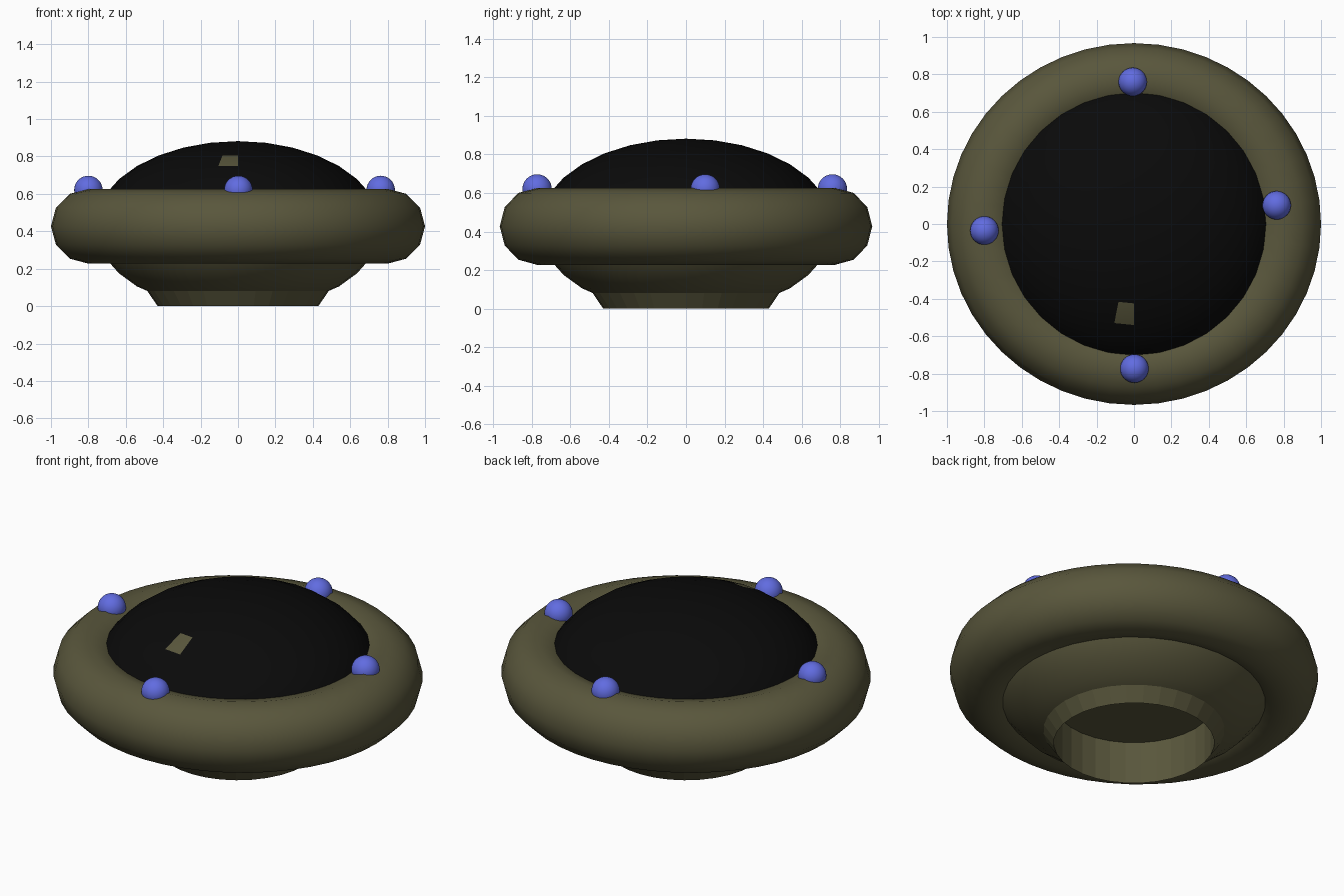
import bpy, bmesh
from math import sin, cos, pi

if "Cube" in bpy.data.objects:
    bpy.data.objects.remove(bpy.data.objects["Cube"])


def material(name, color):
    m = bpy.data.materials.new(name)
    m.diffuse_color = (*color, 1)
    m.use_nodes = True
    m.node_tree.nodes["Principled BSDF"].inputs["Base Color"].default_value = m.diffuse_color
    return m


OLIVE = material("olive", (0.10, 0.094, 0.045))
BLACK = material("black", (0.003, 0.003, 0.003))
BLUE = material("blue", (0.12, 0.15, 0.75))
MID = 0.427  # height of the rim's centre plane


def lathe(name, profile, segs, mats, smooth):
    """Revolve (radius, z) points about z; radius 0 makes a pole."""
    bm = bmesh.new()
    rings = []
    for r, z in profile:
        if r < 1e-6:
            rings.append([bm.verts.new((0, 0, z))] * segs)
        else:
            rings.append([bm.verts.new((r * cos(2 * pi * i / segs), r * sin(2 * pi * i / segs), z))
                          for i in range(segs)])
    for a, b in zip(rings, rings[1:]):
        for i in range(segs):
            j = (i + 1) % segs
            bm.faces.new(list(dict.fromkeys((a[i], a[j], b[j], b[i]))))
    for f in bm.faces:
        f.smooth = smooth
    bmesh.ops.recalc_face_normals(bm, faces=bm.faces)
    me = bpy.data.meshes.new(name)
    bm.to_mesh(me)
    bm.free()
    for m in mats:
        me.materials.append(m)
    ob = bpy.data.objects.new(name, me)
    bpy.context.collection.objects.link(ob)
    return ob


# Hull: flattened sphere, open at the bottom, with a black upper dome
A, H = 0.764, 0.455
profile = [(0.485, 0.081)]
profile += [(A * sin(k * pi / 16), MID + H * cos(k * pi / 16)) for k in range(12, -1, -1)]
hull = lathe("hull", profile, 32, [OLIVE, BLACK], True)
for p in hull.data.polygons:
    c = p.center
    p.material_index = 1 if c.z > MID else 0
    # single olive hatch panel on the front of the dome
    if -0.1 < c.x < 0 and -0.53 < c.y < -0.44 and c.z > MID:
        p.material_index = 0

# Base skirt with a recessed well
lathe("base_skirt", [(0.485, 0.081), (0.43, 0), (0.43, 0.25), (0, 0.25)], 32, [OLIVE], False)

# Rim ring, slightly narrower front to back
bpy.ops.mesh.primitive_torus_add(major_segments=48, minor_segments=12, major_radius=0.8,
                                 minor_radius=0.2, location=(0, 0, MID))
rim = bpy.context.object
rim.name = "rim"
rim.scale = (1, 0.967, 1)
rim.data.materials.append(OLIVE)
bpy.ops.object.shade_smooth()

# Four lamps on the rim
for side, x, y in (("left", -0.80, -0.035), ("right", 0.763, 0.10),
                   ("back", -0.007, 0.76), ("front", 0.002, -0.773)):
    bpy.ops.mesh.primitive_uv_sphere_add(segments=32, ring_count=16, radius=0.076,
                                         location=(x, y, 0.621))
    lamp = bpy.context.object
    lamp.name = side + "_lamp"
    lamp.data.materials.append(BLUE)
    bpy.ops.object.shade_smooth()
